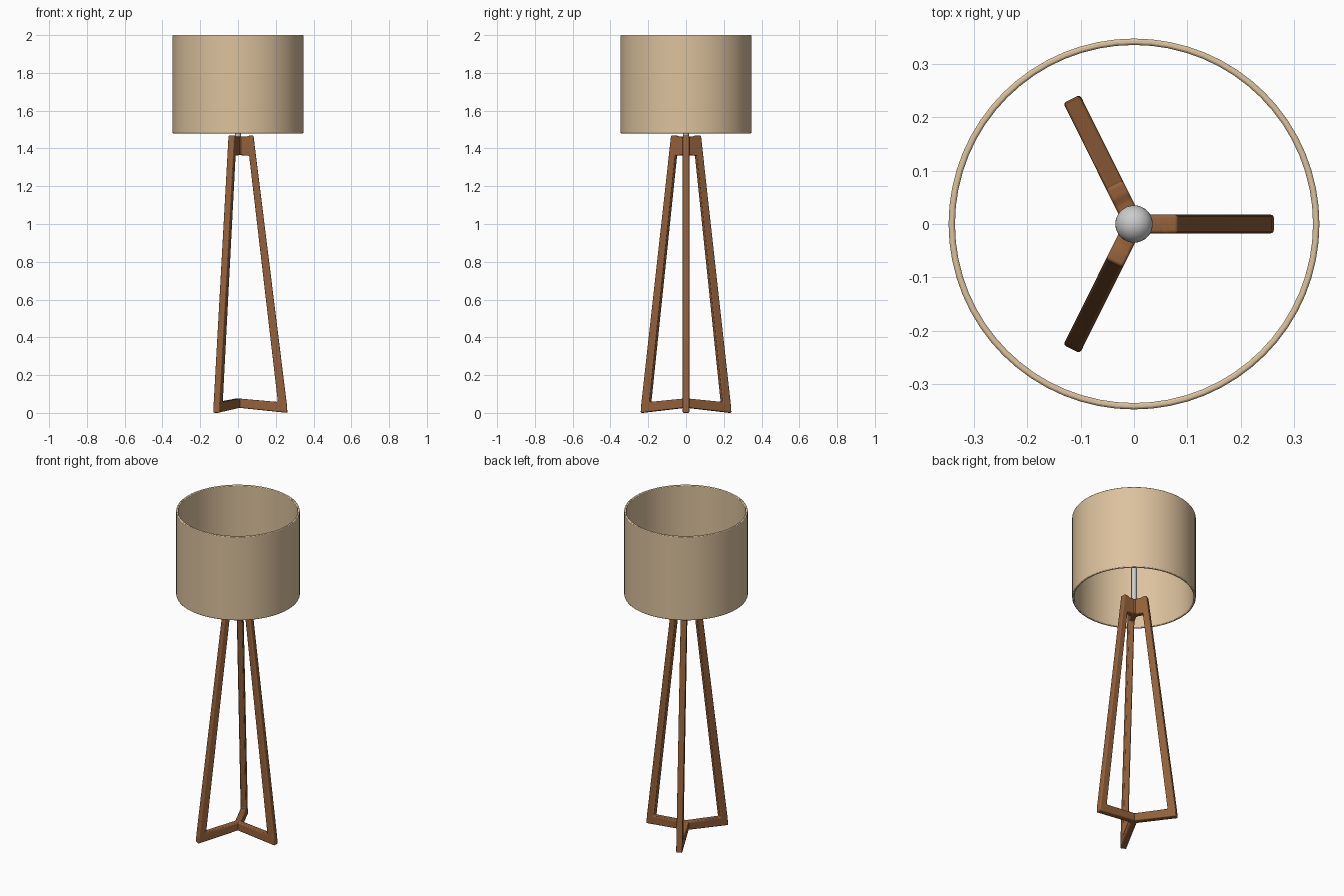
import bpy, bmesh, math

if "Cube" in bpy.data.objects:
    bpy.data.objects.remove(bpy.data.objects["Cube"], do_unlink=True)


def material(name, rgb):
    m = bpy.data.materials.new(name)
    m.use_nodes = True
    color = (*rgb, 1)
    m.diffuse_color = color
    bsdf = m.node_tree.nodes["Principled BSDF"]
    bsdf.inputs["Base Color"].default_value = color
    bsdf.inputs["Roughness"].default_value = 0.7
    return m


FABRIC = material("tan fabric", (0.72, 0.54, 0.34))
WOOD = material("brown wood", (0.30, 0.12, 0.043))
METAL = material("grey metal", (0.6, 0.6, 0.6))


def finish(obj, name, mat, angle=40):
    obj.name = name
    obj.data.materials.clear()
    obj.data.materials.append(mat)
    bpy.ops.object.select_all(action="DESELECT")
    obj.select_set(True)
    bpy.context.view_layer.objects.active = obj
    bpy.ops.object.shade_smooth_by_angle(angle=math.radians(angle))
    return obj


def bevel(obj, width, segments=3):
    mod = obj.modifiers.new("soft edges", "BEVEL")
    mod.width = width
    mod.segments = segments
    mod.limit_method = "ANGLE"
    mod.angle_limit = math.radians(25)


def cylinder(name, radius, z0, z1, mat, sides=24):
    bpy.ops.mesh.primitive_cylinder_add(vertices=sides, radius=radius, depth=z1 - z0,
                                        location=(0, 0, (z0 + z1) / 2))
    return finish(bpy.context.object, name, mat)


def extruded_frame(name, outline, half_width, turn):
    """Radial outline (distance, height) given thickness, then turned about z."""
    bm = bmesh.new()
    face = bm.faces.new([bm.verts.new((r, -half_width, z)) for r, z in outline])
    out = bmesh.ops.extrude_face_region(bm, geom=[face])
    for v in out["geom"]:
        if isinstance(v, bmesh.types.BMVert):
            v.co.y = half_width
    bmesh.ops.recalc_face_normals(bm, faces=bm.faces)
    mesh = bpy.data.meshes.new(name)
    bm.to_mesh(mesh)
    bm.free()
    obj = bpy.data.objects.new(name, mesh)
    bpy.context.collection.objects.link(obj)
    obj.rotation_euler.z = math.radians(turn)
    bevel(obj, 0.011)
    return finish(obj, name, WOOD, 60)


# Tripod: foot bar, slanted leg and top block in one continuous C-shaped outline
LEG = [(-0.004, 0.028), (0.262, 0.0), (0.258, 0.05), (0.082, 1.468),
       (0.056, 1.468), (0.046, 1.462), (-0.004, 1.462), (-0.004, 1.365),
       (0.059, 1.362), (0.211, 0.058), (-0.004, 0.077)]
for label, turn in (("left", 0), ("back", 116.5), ("front", -116.5)):
    extruded_frame(label + "_leg_frame", LEG, 0.0175, turn)

# Hubs where the three frames meet
bevel(cylinder("lower_hub", 0.02, 0.029, 0.076, WOOD), 0.004)
bevel(cylinder("upper_hub", 0.024, 1.366, 1.462, WOOD), 0.004)

# Lamp rod and bulb
cylinder("rod", 0.0155, 1.455, 1.73, METAL)
bpy.ops.mesh.primitive_uv_sphere_add(segments=32, ring_count=16, radius=0.035,
                                     location=(0, 0, 1.74))
finish(bpy.context.object, "bulb", METAL)

# Open drum shade: a tube with wall thickness and softly rounded rims
SIDES, OUTER, INNER, LOW, HIGH = 64, 0.347, 0.335, 1.48, 2.0
bm = bmesh.new()
rings = []
for radius, z in ((OUTER, LOW), (OUTER, HIGH), (INNER, HIGH), (INNER, LOW)):
    rings.append([bm.verts.new((radius * math.cos(math.tau * i / SIDES),
                                radius * math.sin(math.tau * i / SIDES), z))
                  for i in range(SIDES)])
for k in range(4):
    a, b = rings[k], rings[(k + 1) % 4]
    for i in range(SIDES):
        j = (i + 1) % SIDES
        bm.faces.new((a[i], a[j], b[j], b[i]))
bmesh.ops.recalc_face_normals(bm, faces=bm.faces)
mesh = bpy.data.meshes.new("shade")
bm.to_mesh(mesh)
bm.free()
shade = bpy.data.objects.new("shade", mesh)
bpy.context.collection.objects.link(shade)
bevel(shade, 0.004, 2)
finish(shade, "shade", FABRIC)
